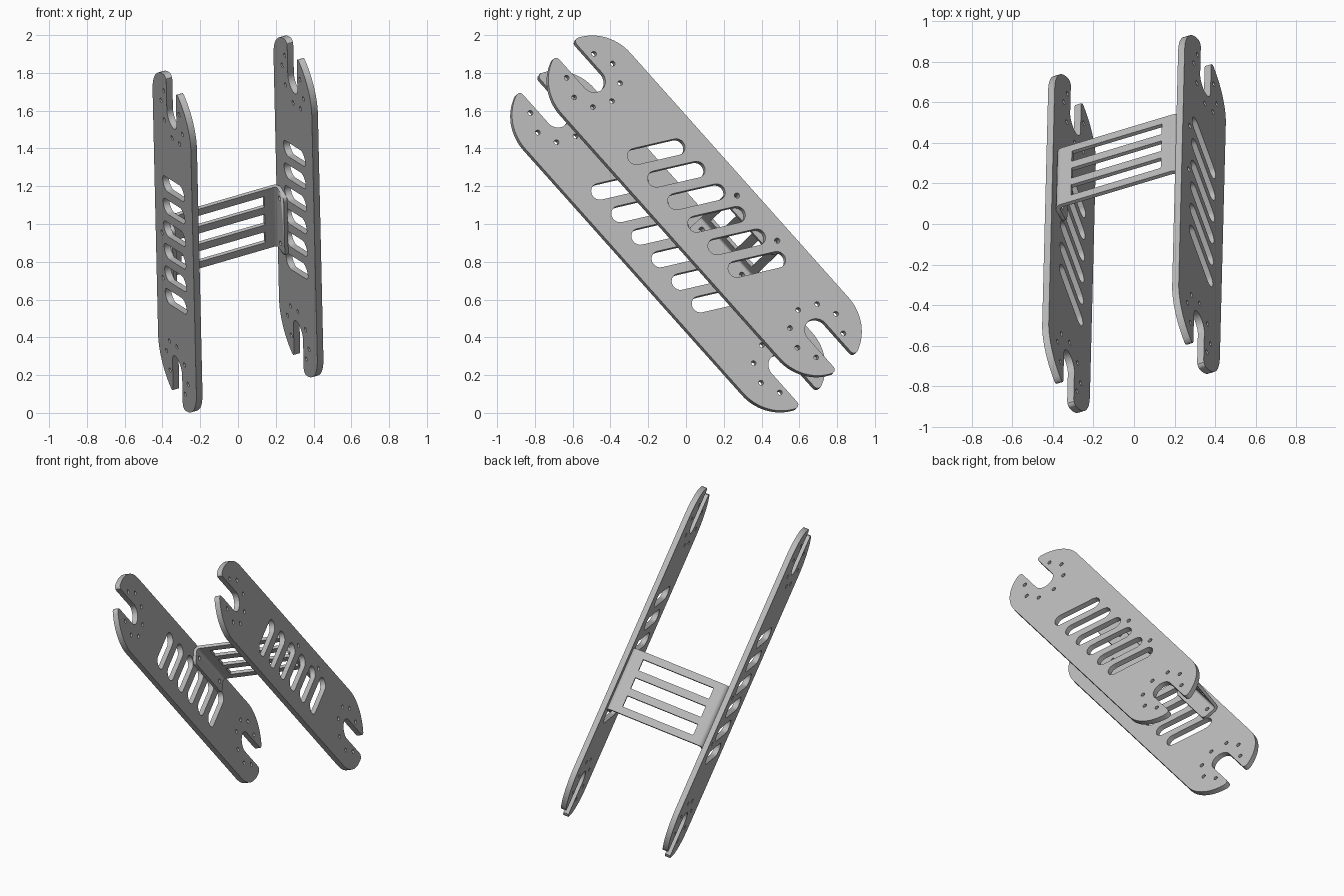
import bpy, bmesh, math
from mathutils import Matrix, Vector

if "Cube" in bpy.data.objects:
    bpy.data.objects.remove(bpy.data.objects["Cube"])

# Tilted frame: local x = plate length, y = plate width, z = plate normal
N = Vector((0.922, 0.277, 0.268)).normalized()
L = Vector((0.016, 0.665, -0.746))
L = (L - L.dot(N) * N).normalized()
W = N.cross(L)
FRAME = Matrix((L, W, N)).transposed().to_4x4()
FRAME.translation = (0, 0, 1)

GAP, THICK = 0.347, 0.035      # plate centre offset and thickness
END, RAD = 0.867, 0.263        # rounded end centre and radius
FORK, FORK_R = 0.888, 0.066    # fork slot centre and radius

grey = bpy.data.materials.new("metal_grey")
grey.diffuse_color = (0.5, 0.5, 0.5, 1)
grey.use_nodes = True
grey.node_tree.nodes["Principled BSDF"].inputs["Base Color"].default_value = grey.diffuse_color


def arc(cx, cy, r, a0, a1, n):
    return [(cx + r * math.cos(math.radians(a0 + (a1 - a0) * i / n)),
             cy + r * math.sin(math.radians(a0 + (a1 - a0) * i / n))) for i in range(n + 1)]


def circle(cx, cy, r, n=16):
    return arc(cx, cy, r, 0, 360, n)[:-1]


def slot(cx, cy, half, r, ang):
    dx, dy = half * math.cos(math.radians(ang)), half * math.sin(math.radians(ang))
    return (arc(cx + dx, cy + dy, r, ang - 90, ang + 90, 10)
            + arc(cx - dx, cy - dy, r, ang + 90, ang + 270, 10))


def sheet(name, loops, depth):
    """Flat sheet with holes, extruded about its middle plane."""
    cu = bpy.data.curves.new(name, 'CURVE')
    cu.dimensions, cu.fill_mode, cu.extrude = '2D', 'BOTH', depth / 2
    for pts in loops:
        sp = cu.splines.new('POLY')
        sp.points.add(len(pts) - 1)
        for p, (x, y) in zip(sp.points, pts):
            p.co = (x, y, 0, 1)
        sp.use_cyclic_u = True
    ob = bpy.data.objects.new(name, cu)
    bpy.context.collection.objects.link(ob)
    activate(ob)
    bpy.ops.object.convert(target='MESH')
    ob = bpy.context.object
    bm = bmesh.new()
    bm.from_mesh(ob.data)
    bmesh.ops.remove_doubles(bm, verts=bm.verts, dist=1e-5)
    bmesh.ops.recalc_face_normals(bm, faces=bm.faces)
    bm.to_mesh(ob.data)
    bm.free()
    return ob


def activate(ob):
    bpy.ops.object.select_all(action='DESELECT')
    ob.select_set(True)
    bpy.context.view_layer.objects.active = ob


def finish(ob, matrix):
    ob.data.materials.clear()
    ob.data.materials.append(grey)
    ob.matrix_world = matrix
    activate(ob)
    bpy.ops.object.shade_smooth_by_angle(angle=math.radians(35))


# Plate outline: half of the forked end, mirrored across the width, then turned 180 degrees
tip_w = 0.092
tip_a = math.degrees(math.asin(tip_w / RAD))
half = (arc(END, 0, RAD, 90, tip_a, 14) + [(1.111, 0.079), (1.103, 0.069), (1.09, FORK_R)]
        + arc(FORK, 0, FORK_R, 90, 180, 10))
fork = half + [(x, -y) for x, y in reversed(half[:-1])]
outline = fork + [(-x, -y) for x, y in fork]

# Bolt circles round both forks, slanted vents, bracket bolt holes
loops = [outline]
for s in (1, -1):
    for k in range(1, 8):
        a = math.radians(180 + 45 * (k - 4))
        loops.append(circle(s * (FORK + 0.147 * math.cos(a)), 0.147 * math.sin(a), 0.0135, 12))
for i in range(6):
    loops.append(slot(0.015 + 0.16 * (i - 2.5), -0.003, 0.119, 0.045, 63.5))
BOLTS, BOLT_W = (0.072, 0.392), 0.175
for x in BOLTS:
    loops.append(circle(x, BOLT_W, 0.0145, 12))

for name, s in (("right_plate", 1), ("left_plate", -1)):
    finish(sheet(name, loops, THICK), FRAME @ Matrix.Translation((0, 0, s * GAP)))

# Bracket: bent U strip, profile drawn in normal/width, extruded along the length
SIDE, TOP, LOW, T, R = GAP - THICK / 2, 0.236, 0.115, 0.02, 0.035
mid, length = 0.232, 0.42
outer = [(SIDE, LOW)] + arc(SIDE - R, TOP - R, R, 0, 90, 8)
inner = [(SIDE - T, LOW)] + arc(SIDE - R, TOP - R, R - T, 0, 90, 8)
profile = (outer + [(-x, y) for x, y in reversed(outer)]
           + [(-x, y) for x, y in inner] + list(reversed(inner)))
bracket = sheet("bracket", [profile], length)
# local (normal, width, extrusion) -> (length, width, normal)
swap = Matrix(((0, 0, -1, mid), (0, 1, 0, 0), (1, 0, 0, 0), (0, 0, 0, 1)))
bracket.data.transform(swap)
bm = bmesh.new()
bm.from_mesh(bracket.data)
# round the flange corners
ends = [e for e in bm.edges if all(abs(v.co.y - LOW) < 1e-4 for v in e.verts)
        and abs(e.verts[0].co.x - e.verts[1].co.x) < 1e-4]
bmesh.ops.bevel(bm, geom=ends, offset=0.03, segments=5, profile=0.5, affect='EDGES')
bmesh.ops.recalc_face_normals(bm, faces=bm.faces)
bm.to_mesh(bracket.data)
bm.free()

# Cutter: three long web slots and the flange bolt holes
cut = bmesh.new()
for i in (-1, 0, 1):
    m = Matrix.Translation((mid + 0.125 * i, TOP, 0)) @ Matrix.Diagonal((0.075, 0.1, 0.48, 1))
    bmesh.ops.create_cube(cut, size=1, matrix=m)
for x in BOLTS:
    for s in (1, -1):
        bmesh.ops.create_cone(cut, cap_ends=True, segments=12, radius1=0.0145, radius2=0.0145,
                              depth=0.1, matrix=Matrix.Translation((x, BOLT_W, s * SIDE)))
me = bpy.data.meshes.new("bracket_cutter")
cut.to_mesh(me)
cut.free()
cutter = bpy.data.objects.new("bracket_cutter", me)
cutter.hide_render = True
bpy.context.collection.objects.link(cutter)
mod = bracket.modifiers.new("cut", 'BOOLEAN')
mod.operation, mod.solver, mod.object = 'DIFFERENCE', 'EXACT', cutter
activate(bracket)
bpy.ops.object.modifier_apply(modifier="cut")
bpy.data.objects.remove(cutter)
finish(bracket, FRAME)
